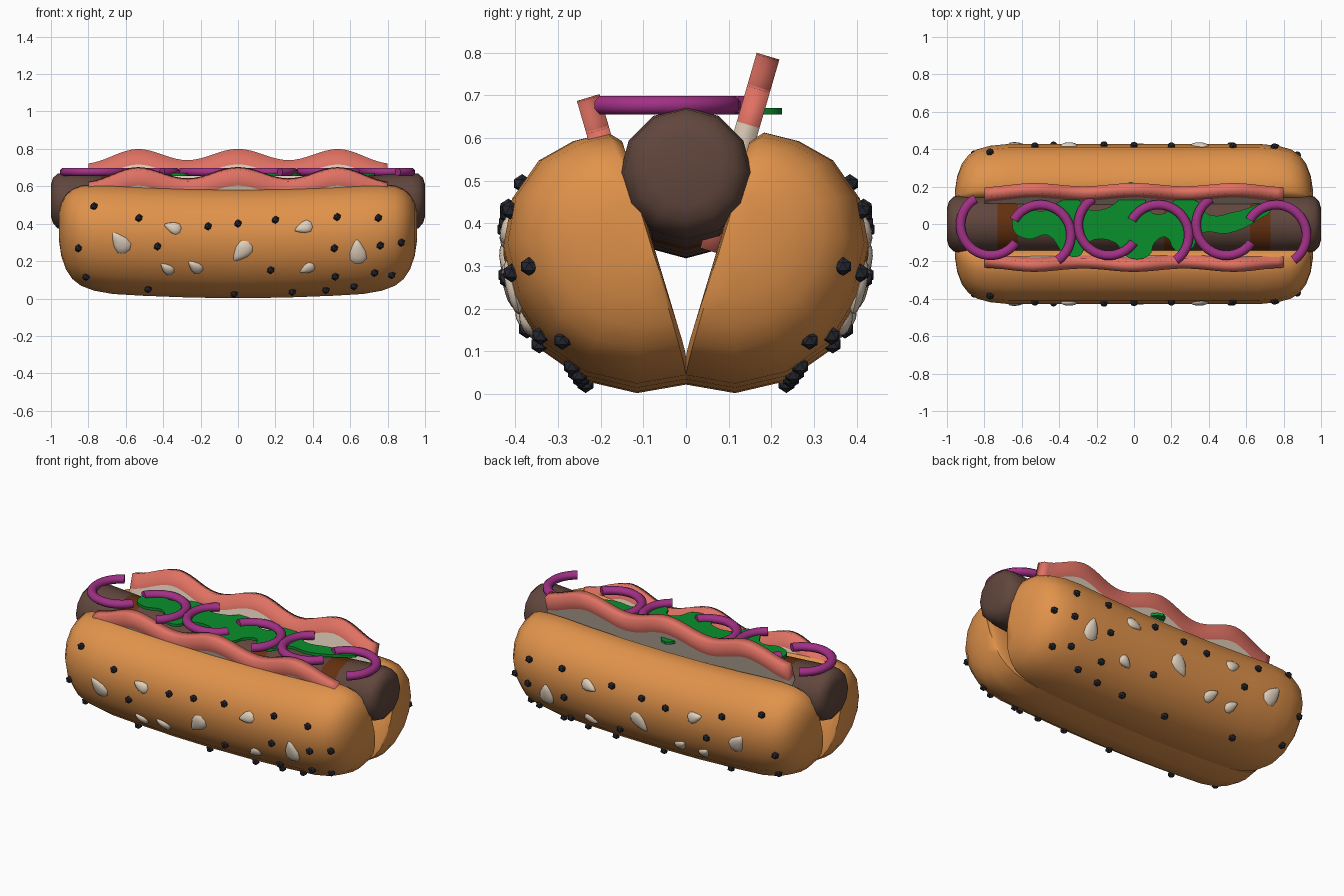
import bpy, bmesh, math
from mathutils import Vector, Matrix
from mathutils.bvhtree import BVHTree

if "Cube" in bpy.data.objects:
    bpy.data.objects.remove(bpy.data.objects["Cube"])


def mat(name, r, g, b):
    m = bpy.data.materials.new(name)
    m.diffuse_color = (r, g, b, 1)
    m.use_nodes = True
    m.node_tree.nodes["Principled BSDF"].inputs["Base Color"].default_value = m.diffuse_color
    return m


BUN = mat("toasted_bun", .75, .29, .07)
SAUSAGE = mat("sausage_brown", .12, .062, .047)
GRILL = mat("grill_brown", .13, .03, .005)
MEAT = mat("bacon_pink", .74, .165, .125)
FAT = mat("bacon_fat", .72, .60, .47)
GREEN = mat("lettuce_green", .003, .28, .025)
PURPLE = mat("onion_purple", .36, .03, .24)
BLACK = mat("black_seed", .02, .021, .03)
CREAM = mat("cream_seed", .75, .63, .5)


def finish(name, bm, mats, angle=50):
    bmesh.ops.recalc_face_normals(bm, faces=bm.faces)
    me = bpy.data.meshes.new(name)
    bm.to_mesh(me)
    bm.free()
    for m in mats:
        me.materials.append(m)
    if angle:
        me.shade_smooth()
        me.set_sharp_from_angle(angle=math.radians(angle))
    ob = bpy.data.objects.new(name, me)
    bpy.context.collection.objects.link(ob)
    return ob


def loft(bm, rings, rule=lambda i, j: 0, cap=True):
    """Skin a list of closed cross-sections; rule picks the material."""
    vs = [[bm.verts.new(p) for p in r] for r in rings]
    n = len(vs[0])
    for i in range(len(vs) - 1):
        for j in range(n):
            k = (j + 1) % n
            f = bm.faces.new((vs[i][j], vs[i][k], vs[i + 1][k], vs[i + 1][j]))
            f.material_index = rule(i, j)
    if cap:
        bm.faces.new(vs[0])
        bm.faces.new(vs[-1])
    return vs


def bend(x):
    return .05 * x * x


def both_ends(stations):
    return [(-x, s) for x, s in stations] + [(x, s) for x, s in reversed(stations) if x > 0]


# bun halves: D-shaped profile shrinking towards each end
profile = [(0, .022), (.115, .002), (.235, .03), (.335, .10), (.40, .205), (.428, .325),
           (.408, .435), (.345, .525), (.265, .57), (.185, .59), (.152, .57), (0, .065)]
bun_st = both_ends([(.957, .25), (.945, .48), (.92, .68), (.885, .82), (.84, .91), (.77, .97), (.67, 1),
                    (.5, 1), (.25, 1), (0, 1)])
trees = {}
for side, name in ((-1, "bun_front"), (1, "bun_back")):
    bm = bmesh.new()
    loft(bm, [[(x, side * (.1 + (y - .1) * s), .35 + (z - .35) * s + bend(x)) for y, z in profile]
              for x, s in bun_st])
    bmesh.ops.recalc_face_normals(bm, faces=bm.faces)
    bm.normal_update()
    trees[side] = BVHTree.FromBMesh(bm)
    finish(name, bm, [BUN])

# sausage with grill bands
s_st = both_ends([(1, .085), (.99, .12), (.965, .146), (.92, .155), (.8, .157), (.73, .157), (.62, .157),
                  (.45, .157), (.25, .157), (.16, .157), (0, .157)])


def grill(i, j):
    mid = (s_st[i][0] + s_st[i + 1][0]) / 2
    return int(.62 < abs(mid) < .73 or .16 < mid < .25)


bm = bmesh.new()
loft(bm, [[(x, r * math.sin(a * math.pi / 6), .475 + bend(x) + r * math.cos(a * math.pi / 6))
           for a in range(12)] for x, r in s_st], grill)
finish("sausage", bm, [SAUSAGE, GRILL])

# wavy bacon strips leaning against the cut faces
for side, name, dy, dz in ((1, "bacon_back", 0, 0), (-1, "bacon_front", .037, -.097)):
    bm = bmesh.new()
    rings = []
    for i in range(49):
        x = -.8 + i * 1.6 / 48
        w = .03 * math.cos(2 * math.pi * x / .54) - .018 * max(0, abs(x) - .54) / .26
        inner = []
        for z in (.39, .46, .687, .77):
            z += w
            inner.append((x, .165 + .29 * (z - .797) + dy, z + dz))
        outer = [(px, y + .053, z - .016) for px, y, z in reversed(inner)]
        rings.append([(px, side * y, z) for px, y, z in inner + outer])
    vs = loft(bm, rings, lambda i, j: int(j in (1, 5)), cap=False)
    for r in (vs[0], vs[-1]):
        for k in range(3):
            f = bm.faces.new((r[k], r[k + 1], r[6 - k], r[7 - k]))
            f.material_index = int(k == 1)
    finish(name, bm, [MEAT, FAT], 110)

# lettuce: thin leaf with a ragged outline
outline = [(-.65, -.02), (-.57, -.08), (-.46, -.06), (-.37, -.16), (-.29, -.17), (-.25, -.10), (-.1, -.10),
           (-.05, -.17), (.08, -.17), (.11, -.10), (.17, -.07), (.22, -.14), (.3, -.14), (.36, -.05),
           (.5, -.05), (.66, .02), (.73, .09), (.56, .07), (.4, .05), (.34, .12), (.22, .13), (.17, .06),
           (.08, .07), (.06, .13), (-.02, .225), (-.08, .13), (-.16, .08), (-.25, .08), (-.3, .13),
           (-.4, .12), (-.48, .07), (-.6, .08)]
cu = bpy.data.curves.new("leaf_outline", 'CURVE')
cu.dimensions = '2D'
cu.fill_mode = 'BOTH'
cu.extrude = .008
cu.resolution_u = 4
sp = cu.splines.new('BEZIER')
sp.bezier_points.add(len(outline) - 1)
for bp, (x, y) in zip(sp.bezier_points, outline):
    bp.co = (x, y, 0)
    bp.handle_left_type = bp.handle_right_type = 'AUTO'
sp.use_cyclic_u = True
tmp = bpy.data.objects.new("leaf_outline", cu)
bpy.context.collection.objects.link(tmp)
dg = bpy.context.evaluated_depsgraph_get()
me = bpy.data.meshes.new_from_object(tmp.evaluated_get(dg))
bpy.data.objects.remove(tmp)
bm = bmesh.new()
bm.from_mesh(me)
bmesh.ops.remove_doubles(bm, verts=bm.verts, dist=.0005)
bmesh.ops.translate(bm, verts=bm.verts, vec=(0, 0, .663))
for f in bm.faces:
    f.material_index = 0
finish("lettuce", bm, [GREEN], 40)

# onion: open rings in alternating pairs
for k in range(3):
    for part, cx, cy, a0, a1 in (("a", -.765, -.005, 120, 325), ("b", -.5, -.06, 150, -55)):
        bm = bmesh.new()
        rings = []
        for i in range(21):
            a = math.radians(a0 + (a1 - a0) * i / 20)
            ring = []
            for j in range(8):
                t = (j + .5) * math.pi / 4
                r = .163 + .027 * math.cos(t)
                ring.append((cx + .63 * k + r * math.cos(a), cy + r * math.sin(a), .677 + .024 * math.sin(t)))
            rings.append(ring)
        loft(bm, rings)
        finish(f"onion_ring_{k + 1}{part}", bm, [PURPLE])

# seeds, projected onto both bun halves
dark = [(-.77, .49), (-.85, .27), (-.81, .12), (-.53, .43), (-.43, .28), (-.48, .055), (-.16, .385), (0, .40),
        (.2, .42), (.53, .435), (.75, .43), (.76, .285), (.87, .30), (.82, .13), (.73, .14), (.62, .07),
        (.52, .12), (.47, .05), (.29, .04), (.175, .155), (-.02, .03), (.515, .27)]
pale = [(-.63, .30, .066, 125), (.02, .25, .066, 230), (.64, .25, .068, 95), (-.35, .38, .048, 160),
        (-.38, .16, .044, 130), (-.23, .17, .048, 130), (.35, .38, .05, 200), (.37, .16, .044, 215)]
for side, label in ((-1, "front"), (1, "back")):
    def hit(x, z):
        p, n, _, _ = trees[side].ray_cast(Vector((x, side * 2, z)), Vector((0, -side, 0)))
        if p is None:
            return Vector((x, side * .25, z)), Vector((0, side, 0))
        return p, (n if n.y * side > 0 else -n)

    bm = bmesh.new()
    for x, z in dark:
        p, n = hit(x, z)
        bmesh.ops.create_icosphere(bm, subdivisions=1, radius=.022, matrix=Matrix.Translation(p + n * .006))
    finish(f"black_seeds_{label}", bm, [BLACK], 0)

    bm = bmesh.new()
    for x, z, size, ang in pale:
        p, n = hit(x, z)
        a = math.radians(ang)
        t = Vector((math.cos(a), 0, math.sin(a)))
        t = (t - n * t.dot(n)).normalized()
        b = n.cross(t)
        for v in bmesh.ops.create_uvsphere(bm, u_segments=10, v_segments=6, radius=1)["verts"]:
            u, w, h = v.co
            taper = 1 - .55 * u
            v.co = p + t * u * size + b * w * size * .62 * taper + n * h * .017
    finish(f"cream_seeds_{label}", bm, [CREAM])
